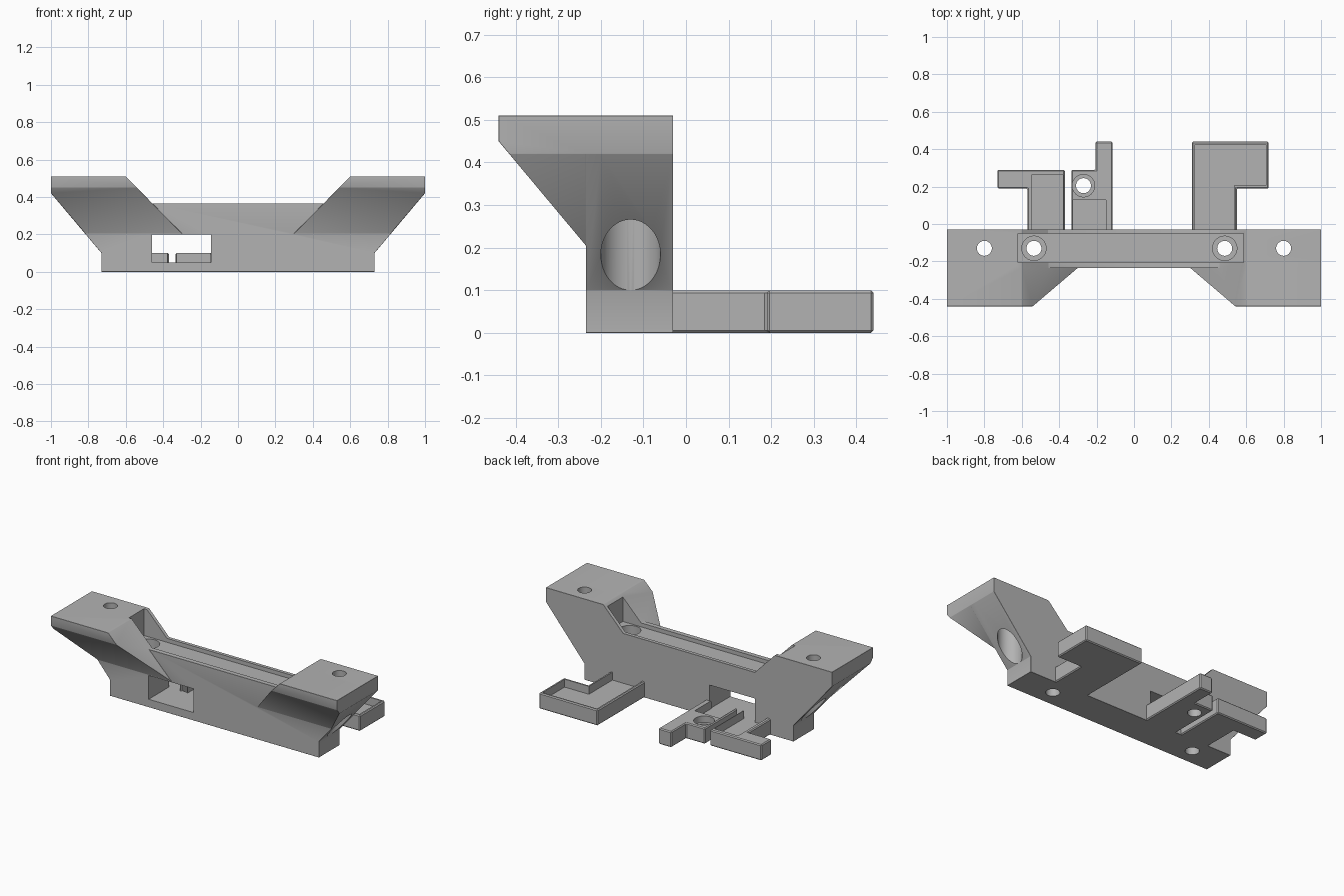
import bpy, bmesh
from mathutils import Vector

cube = bpy.data.objects.get("Cube")
if cube:
    bpy.data.objects.remove(cube, do_unlink=True)

plastic = bpy.data.materials.new("grey plastic")
plastic.use_nodes = True
GREY = (0.45, 0.45, 0.45, 1)
plastic.diffuse_color = GREY
plastic.node_tree.nodes["Principled BSDF"].inputs["Base Color"].default_value = GREY

BACK, FRONT, LIP = -0.03, -0.235, 0.10   # wall faces and tray height
AXIS = -0.13                              # depth of the screw row


def finish(name, bm):
    bmesh.ops.recalc_face_normals(bm, faces=bm.faces)
    mesh = bpy.data.meshes.new(name)
    bm.to_mesh(mesh)
    bm.free()
    mesh.materials.append(plastic)
    obj = bpy.data.objects.new(name, mesh)
    bpy.context.scene.collection.objects.link(obj)
    return obj


def prism(points, a, b, axis):
    """Extrude a flat outline from a to b along y (x,z points) or z (x,y points)."""
    place = (lambda p, d: (p[0], d, p[1])) if axis == "y" else (lambda p, d: (p[0], p[1], d))
    bm = bmesh.new()
    face = bm.faces.new([bm.verts.new(place(p, a)) for p in points])
    ext = bmesh.ops.extrude_face_region(bm, geom=[face])
    verts = [v for v in ext["geom"] if isinstance(v, bmesh.types.BMVert)]
    bmesh.ops.translate(bm, verts=verts, vec=place((0, 0), b - a))
    return bm


def box(x0, x1, y0, y1, z0, z1):
    return finish("cutter", prism([(x0, y0), (x1, y0), (x1, y1), (x0, y1)], z0, z1, "z"))


def cylinder(x, y, r, z0, z1):
    bm = bmesh.new()
    bmesh.ops.create_cone(bm, cap_ends=True, segments=48, radius1=r, radius2=r, depth=z1 - z0)
    bmesh.ops.translate(bm, verts=bm.verts, vec=(x, y, (z0 + z1) / 2))
    return finish("cutter", bm)


def combine(obj, others, operation):
    for other in others:
        other.hide_render = True
        mod = obj.modifiers.new(operation.lower(), "BOOLEAN")
        mod.operation, mod.object, mod.solver = operation, other, "EXACT"


def chamfer(obj, width):
    mod = obj.modifiers.new("chamfer", "BEVEL")
    mod.width, mod.segments, mod.limit_method = width, 1, "ANGLE"


def bake(obj, helpers):
    bpy.context.view_layer.update()
    mesh = bpy.data.meshes.new_from_object(obj.evaluated_get(bpy.context.evaluated_depsgraph_get()))
    obj.modifiers.clear()
    obj.data = mesh
    for helper in helpers:
        bpy.data.objects.remove(helper, do_unlink=True)
    bpy.ops.object.select_all(action="DESELECT")
    obj.select_set(True)
    bpy.context.view_layer.objects.active = obj
    bpy.ops.object.shade_smooth_by_angle()


# Main wall: mirrored profile with flared shoulders
half = [(0.73, 0), (0.73, 0.1), (1, 0.42), (1, 0.51), (0.6, 0.51), (0.46, 0.365)]
profile = half + [(-x, z) for x, z in reversed(half)]
body = finish("bracket_body", prism(profile, FRONT, BACK, "y"))


# Overhanging shoulder wings, undercut on a slope
def wing(side):
    outline = [(0.3, 0.205), (0.817, 0.205), (1, 0.42), (1, 0.51), (0.6, 0.51)]
    bm = prism([(side * x, z) for x, z in outline], -0.44, -0.2, "y")
    bmesh.ops.bisect_plane(bm, geom=bm.verts[:] + bm.edges[:] + bm.faces[:],
                           plane_co=Vector((0, FRONT, 0.205)),
                           plane_no=Vector((0, -0.245, -0.205)), clear_outer=True)
    bmesh.ops.holes_fill(bm, edges=[e for e in bm.edges if e.is_boundary])
    return finish("wing", bm)


wings = [wing(s) for s in (-1, 1)]
combine(body, wings, "UNION")
chamfer(body, 0.008)

# Top groove, window and screw holes
cuts = [box(-0.62, 0.585, -0.205, -0.052, 0.34, 0.6),
        box(-0.46, -0.145, -0.5, 0.1, 0.05, 0.2)]
for x in (-0.8, 0.8):
    cuts += [cylinder(x, AXIS, 0.04, 0.05, 0.6), cylinder(x, AXIS, 0.07, 0.1, 0.4)]
for x in (-0.535, 0.485):
    cuts += [cylinder(x, AXIS, 0.04, -0.1, 0.5), cylinder(x, AXIS, 0.065, 0.28, 0.5)]
combine(body, cuts, "DIFFERENCE")
bake(body, wings + cuts)


# Trays behind the wall
def tray(name, outline, cutters):
    obj = finish(name, prism(outline, 0, LIP, "z"))
    chamfer(obj, 0.006)
    combine(obj, cutters, "DIFFERENCE")
    bake(obj, cutters)


ROOT = BACK - 0.008
tray("left_tray",
     [(0.31, ROOT), (0.55, ROOT), (0.55, 0.19), (0.72, 0.19), (0.72, 0.44), (0.31, 0.44)],
     [finish("cutter", prism([(0.325, BACK), (0.535, BACK), (0.535, 0.205), (0.705, 0.205),
                              (0.705, 0.425), (0.325, 0.425)], 0.05, 0.2, "z"))])

tray("right_tray",
     [(-0.57, ROOT), (-0.37, ROOT), (-0.37, 0.29), (-0.73, 0.29), (-0.73, 0.19), (-0.57, 0.19)],
     [box(-0.548, -0.38, -0.1, 0.262, 0.05, 0.2)])

tray("middle_tray",
     [(-0.335, ROOT), (-0.115, ROOT), (-0.115, 0.44), (-0.205, 0.44), (-0.205, 0.29), (-0.335, 0.29)],
     [box(-0.325, -0.15, -0.1, 0.128, 0.05, 0.2),
      cylinder(-0.27, 0.205, 0.04, -0.1, 0.2),
      cylinder(-0.27, 0.205, 0.06, 0.06, 0.2)])
